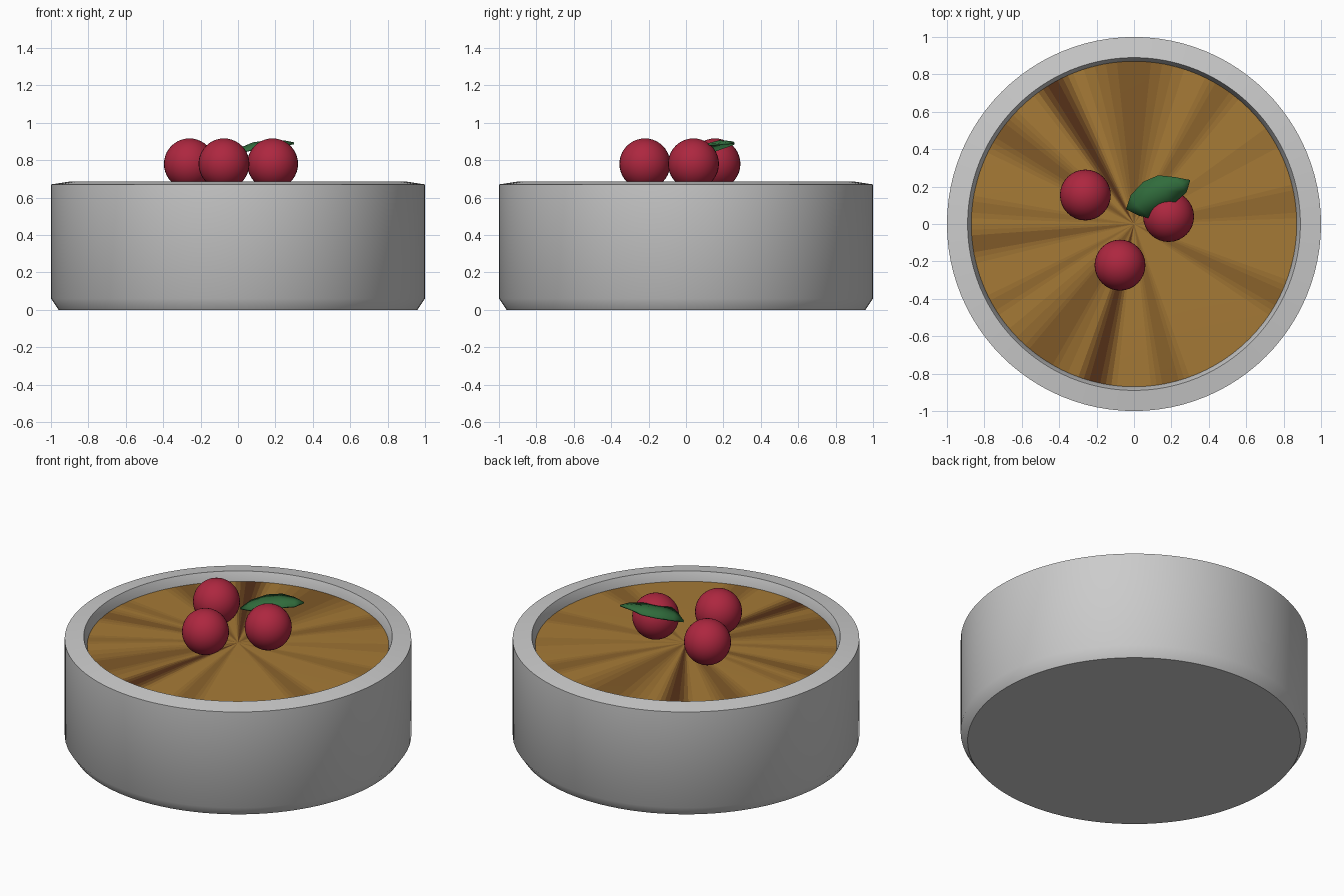
import bpy, bmesh, math

if "Cube" in bpy.data.objects:
    bpy.data.objects.remove(bpy.data.objects["Cube"])


def material(name, rgb):
    m = bpy.data.materials.new(name)
    m.diffuse_color = (*rgb, 1)
    m.use_nodes = True
    m.node_tree.nodes["Principled BSDF"].inputs["Base Color"].default_value = m.diffuse_color
    return m


def finish(bm, name, mats=(), angle=40):
    bmesh.ops.recalc_face_normals(bm, faces=bm.faces[:])
    me = bpy.data.meshes.new(name)
    bm.to_mesh(me)
    bm.free()
    for m in mats:
        me.materials.append(m)
    ob = bpy.data.objects.new(name, me)
    bpy.context.collection.objects.link(ob)
    bpy.ops.object.select_all(action='DESELECT')
    ob.select_set(True)
    bpy.context.view_layer.objects.active = ob
    bpy.ops.object.shade_smooth_by_angle(angle=math.radians(angle))
    return ob


# Dish: lathed profile with bevelled foot and gently sloped rim
profile = [(0, 0), (0.96, 0), (1.0, 0.06), (1.0, 0.67), (0.89, 0.687),
           (0.87, 0.63), (0.87, 0.10), (0, 0.10)]
bm = bmesh.new()
vs = [bm.verts.new((r, 0, z)) for r, z in profile]
es = [bm.edges.new(p) for p in zip(vs, vs[1:])]
bmesh.ops.spin(bm, geom=vs + es, cent=(0, 0, 0), axis=(0, 0, 1),
               angle=math.tau, steps=96, use_merge=True)
bmesh.ops.remove_doubles(bm, verts=bm.verts[:], dist=1e-4)
finish(bm, "dish")

# Filling colours, from golden to burnt
LIGHT, DARK = (0.38, 0.195, 0.037), (0.09, 0.03, 0.009)
SHADES = 8
browns = [material(f"filling_{i}", [a + (b - a) * i / (SHADES - 1) for a, b in zip(LIGHT, DARK)])
          for i in range(SHADES)]

# Streaks on the filling: (angle, half width, darkness)
streaks = [(8, 8, 0.35), (32, 6, 0.15), (57, 8, 0.45), (90, 20, 0.5), (120, 8, 1.0),
           (145, 10, 0.5), (174, 6, 0.3), (187, 7, 0.5), (210, 6, 0.25),
           (235, 16, 0.5), (256, 8, 1.0), (283, 7, 0.45), (333, 9, 0.45)]


def shade(deg):
    d = max(k * max(0, min(1, 1.4 * (1 - abs(deg - a) / w))) for a, w, k in streaks)
    return round(d * (SHADES - 1))


# Six filling wedges, very slightly domed
for w in range(6):
    bm = bmesh.new()
    rings = [(0.435, 0.642), (0.87, 0.63)]
    centre = bm.verts.new((0, 0, 0.645))
    cols = []
    for i in range(31):
        a = math.radians(w * 60 + i * 2)
        cols.append([bm.verts.new((r * math.cos(a), r * math.sin(a), z)) for r, z in rings])
    for i, (p, q) in enumerate(zip(cols, cols[1:])):
        for f in (bm.faces.new((centre, p[0], q[0])),
                  bm.faces.new((p[0], p[1], q[1], q[0]))):
            f.material_index = shade(w * 60 + i * 2 + 1)
    finish(bm, f"filling_wedge_{w + 1}", browns)

# Cherries
red = material("cherry_red", (0.42, 0.02, 0.05))
for i, (x, y) in enumerate([(-0.26, 0.155), (-0.075, -0.22), (0.185, 0.04)]):
    bm = bmesh.new()
    bmesh.ops.create_uvsphere(bm, u_segments=32, v_segments=20, radius=0.136)
    ob = finish(bm, f"cherry_{i + 1}", [red])
    ob.location = (x, y, 0.78)

# Leaf: arched blade over one cherry, as rows of left edge, midrib, right edge
rows = [[(-0.015, 0.155, 0.85), (0.015, 0.10, 0.86), (0.03, 0.045, 0.845)],
        [(0.05, 0.225, 0.875), (0.08, 0.14, 0.89), (0.09, 0.03, 0.86)],
        [(0.13, 0.26, 0.888), (0.16, 0.18, 0.902), (0.20, 0.10, 0.88)],
        [(0.22, 0.25, 0.895), (0.25, 0.21, 0.90), (0.28, 0.17, 0.885)]]
bm = bmesh.new()
grid = [[bm.verts.new(p) for p in row] for row in rows]
for p, q in zip(grid, grid[1:]):
    for k in range(2):
        bm.faces.new((p[k], p[k + 1], q[k + 1], q[k]))
for tip, row in (((-0.04, 0.08, 0.82), grid[0]), ((0.30, 0.235, 0.89), grid[-1])):
    t = bm.verts.new(tip)
    for k in range(2):
        bm.faces.new((t, row[k], row[k + 1]))
leaf = finish(bm, "leaf", [material("leaf_green", (0.03, 0.15, 0.045))])
mod = leaf.modifiers.new("thickness", 'SOLIDIFY')
mod.thickness = 0.01
mod.offset = 0
